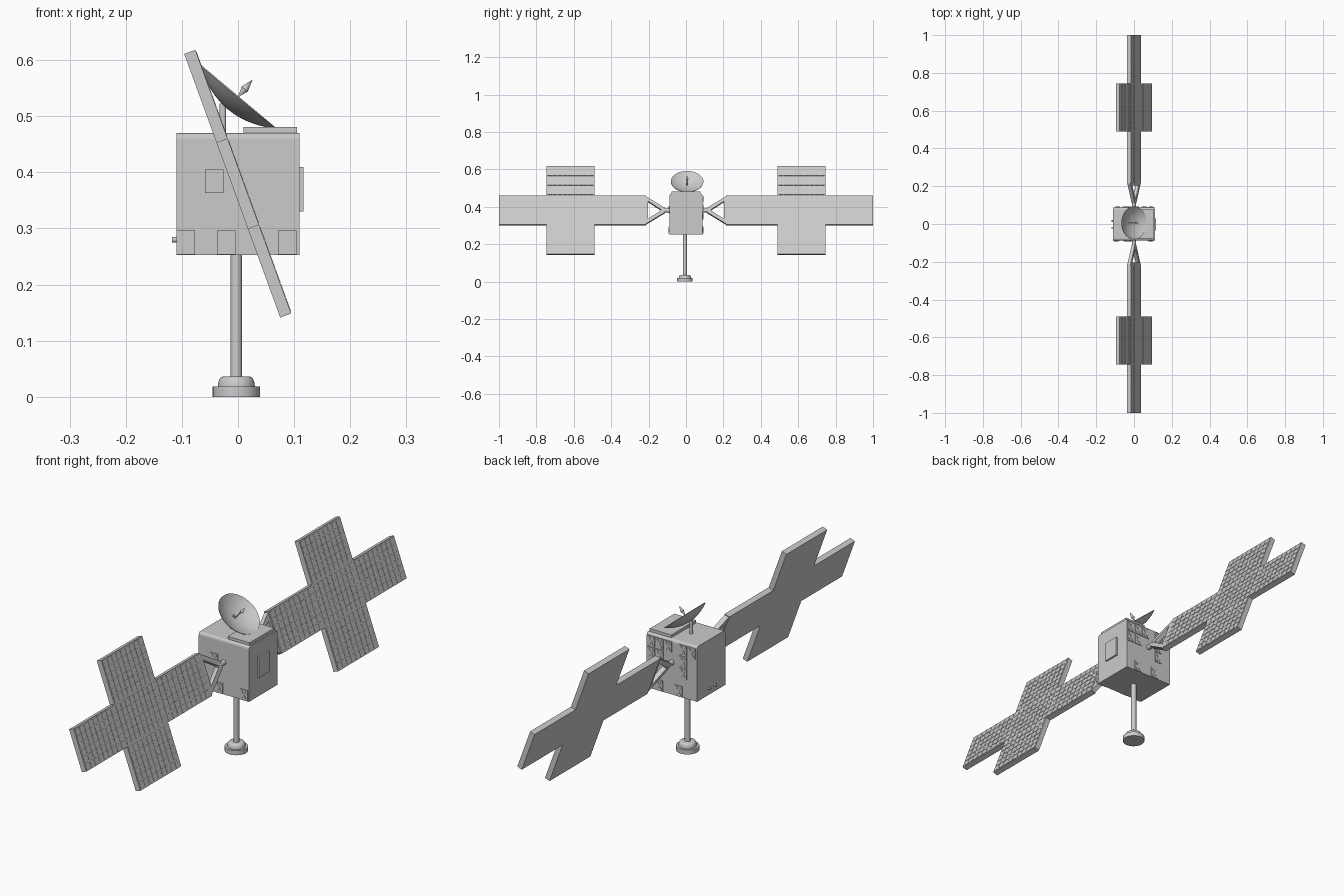
import bpy, bmesh
from math import radians, pi, cos, sin
from mathutils import Matrix, Vector

if "Cube" in bpy.data.objects:
    bpy.data.objects.remove(bpy.data.objects["Cube"])

TILT = Matrix.Translation((0, 0, 0.38)) @ Matrix.Rotation(radians(-20), 4, 'Y')


def finish(name, bm, matrix=None, smooth=False):
    bmesh.ops.recalc_face_normals(bm, faces=bm.faces)
    me = bpy.data.meshes.new(name)
    bm.to_mesh(me)
    bm.free()
    ob = bpy.data.objects.new(name, me)
    bpy.context.collection.objects.link(ob)
    if matrix:
        ob.matrix_world = matrix
    if smooth:
        bpy.ops.object.select_all(action='DESELECT')
        ob.select_set(True)
        bpy.context.view_layer.objects.active = ob
        bpy.ops.object.shade_smooth_by_angle(angle=radians(35))
    return ob


def add_box(bm, x0, x1, y0, y1, z0, z1):
    m = Matrix.Translation(((x0 + x1) / 2, (y0 + y1) / 2, (z0 + z1) / 2)) @ \
        Matrix.Diagonal((abs(x1 - x0), abs(y1 - y0), abs(z1 - z0), 1))
    return bmesh.ops.create_cube(bm, size=1, matrix=m)['verts']


def box(name, *dims):
    bm = bmesh.new()
    add_box(bm, *dims)
    return finish(name, bm)


def lathe(name, profile, matrix, steps=32):
    bm = bmesh.new()
    vs = [bm.verts.new((r, 0, z)) for r, z in profile]
    es = [bm.edges.new(p) for p in zip(vs, vs[1:])]
    bmesh.ops.spin(bm, geom=vs + es, cent=(0, 0, 0), axis=(0, 0, 1),
                   angle=2 * pi, steps=steps, use_duplicate=False)
    bmesh.ops.remove_doubles(bm, verts=bm.verts, dist=1e-5)
    return finish(name, bm, matrix, True)


def rod(name, a, b, r, matrix=None):
    a, b = Vector(a), Vector(b)
    d = b - a
    m = Matrix.Translation(a) @ d.to_track_quat('Z', 'Y').to_matrix().to_4x4()
    if matrix:
        m = matrix @ m
    return lathe(name, [(0, 0), (r, 0), (r, d.length), (0, d.length)], m, 20)


# Body with softened upper long edges
bm = bmesh.new()
add_box(bm, -0.11, 0.11, -0.088, 0.088, 0.253, 0.47)
top = [e for e in bm.edges if all(v.co.z > 0.4 for v in e.verts)
       and abs(e.verts[0].co.x - e.verts[1].co.x) > 0.1]
bmesh.ops.bevel(bm, geom=top, offset=0.01, segments=3, profile=0.5, affect='EDGES')
finish("body", bm)
box("top_plate", 0.01, 0.105, -0.077, 0.077, 0.465, 0.481)
box("side_plate", 0.105, 0.117, -0.035, 0.03, 0.33, 0.41)


# Small equipment modules on front and rear walls: (x, z) of centres
def modules(name, side, centres):
    bm = bmesh.new()
    for x, z in centres:
        add_box(bm, x - 0.0165, x + 0.0165, side * 0.08, side * 0.091, z - 0.021, z + 0.021)
        for s in (-1, 1):
            vs = add_box(bm, x - 0.003, x + 0.003, side * 0.09, side * 0.0925, z - 0.018, z + 0.018)
            bmesh.ops.rotate(bm, verts=vs, cent=(x, 0, z),
                             matrix=Matrix.Rotation(s * radians(30), 3, 'Y'))
    finish(name, bm)


modules("front_modules", -1, [(-0.042, 0.384), (-0.093, 0.275), (-0.021, 0.275), (0.088, 0.275)])
modules("rear_modules", 1, [(0.09, 0.44), (0.053, 0.44), (0.016, 0.44), (-0.05, 0.44), (-0.087, 0.44),
                            (0.09, 0.395), (0.053, 0.395), (-0.05, 0.395), (-0.05, 0.35),
                            (0.055, 0.275), (-0.03, 0.275)])

# Thrusters on the left wall
for i, y in enumerate((-0.02, 0.015)):
    rod(f"thruster_{i + 1}", (-0.108, y, 0.28), (-0.118, y, 0.28), 0.005)

# Stand: foot, dome and pole
dome = [(0.024 + 0.009 * cos(t * pi / 12), 0.018 + 0.018 * sin(t * pi / 12)) for t in range(7)]
lathe("stand_foot", [(0, 0), (0.042, 0), (0.042, 0.018)] + dome + [(0, 0.036)],
      Matrix.Translation((-0.003, -0.006, 0)), 40)
rod("stand_pole", (-0.003, -0.006, 0.03), (-0.003, -0.006, 0.26), 0.0105)

# Dish, feed and mast
dish_m = Matrix.Translation((-0.017, 0.006, 0.514)) @ Matrix.Rotation(radians(40), 4, 'Y')
R, D, N = 0.087, 0.028, 10
outer = [(R * i / N, D * (i / N) ** 2 - 0.002) for i in range(N + 1)]
inner = [(R * i / N, D * (i / N) ** 2) for i in range(N, -1, -1)]
lathe("dish", outer + inner, dish_m, 48)
lathe("dish_feed", [(0, 0), (0.002, 0), (0.002, 0.032), (0.007, 0.045), (0, 0.067)], dish_m, 16)
rod("dish_mast", (-0.027, 0.006, 0.465), (-0.027, 0.006, 0.523), 0.006)

# Wings: local x is thickness, z runs along the tilted cross-piece
T, A, L = 0.011, 0.082, 0.25
for s, side in ((-1, "front"), (1, "rear")):
    bm = bmesh.new()
    outline = [(0.215, -A), (0.49, -A), (0.49, -L), (0.745, -L), (0.745, -A), (1, -A),
               (1, A), (0.745, A), (0.745, L), (0.49, L), (0.49, A), (0.215, A)]
    f = bm.faces.new([bm.verts.new((-T, s * y, z)) for y, z in outline])
    ext = bmesh.ops.extrude_face_region(bm, geom=[f])['geom']
    bmesh.ops.translate(bm, vec=(2 * T - 0.001, 0, 0),
                        verts=[v for v in ext if isinstance(v, bmesh.types.BMVert)])
    finish(side + "_wing_panel", bm, TILT)

    # Raised solar cells, grouped by panel section
    bm = bmesh.new()
    for y0, y1, z0, z1 in ((0.217, 0.49, -A, A), (0.49, 0.745, -A, A), (0.745, 1, -A, A),
                           (0.49, 0.745, A, L), (0.49, 0.745, -L, -A)):
        ny, nz = 9, 6
        y0, y1, z0, z1 = y0 + 0.003, y1 - 0.003, z0 + 0.003, z1 - 0.003
        dy, dz, g = (y1 - y0) / ny, (z1 - z0) / nz, 0.001
        for i in range(ny):
            for j in range(nz):
                add_box(bm, T - 0.002, T, s * (y0 + i * dy + g), s * (y0 + (i + 1) * dy - g),
                        z0 + j * dz + g, z0 + (j + 1) * dz - g)
    finish(side + "_solar_cells", bm, TILT)

    # Triangular yoke and shaft, a flat frame with an open middle
    bm = bmesh.new()
    out = [(0.112, -0.012), (0.112, 0.012), (0.217, 0.08), (0.217, -0.08)]
    hole = [(0.134, -0.003), (0.134, 0.003), (0.203, 0.05), (0.203, -0.05)]
    vo = [bm.verts.new((-0.009, s * y, z)) for y, z in out]
    vi = [bm.verts.new((-0.009, s * y, z)) for y, z in hole]
    fs = [bm.faces.new((vo[k], vo[(k + 1) % 4], vi[(k + 1) % 4], vi[k])) for k in range(4)]
    ext = bmesh.ops.extrude_face_region(bm, geom=fs)['geom']
    bmesh.ops.translate(bm, vec=(0.018, 0, 0),
                        verts=[v for v in ext if isinstance(v, bmesh.types.BMVert)])
    finish(side + "_yoke", bm, TILT)
    rod(side + "_wing_shaft", (0, s * 0.08, 0), (0, s * 0.125, 0), 0.01, TILT)
